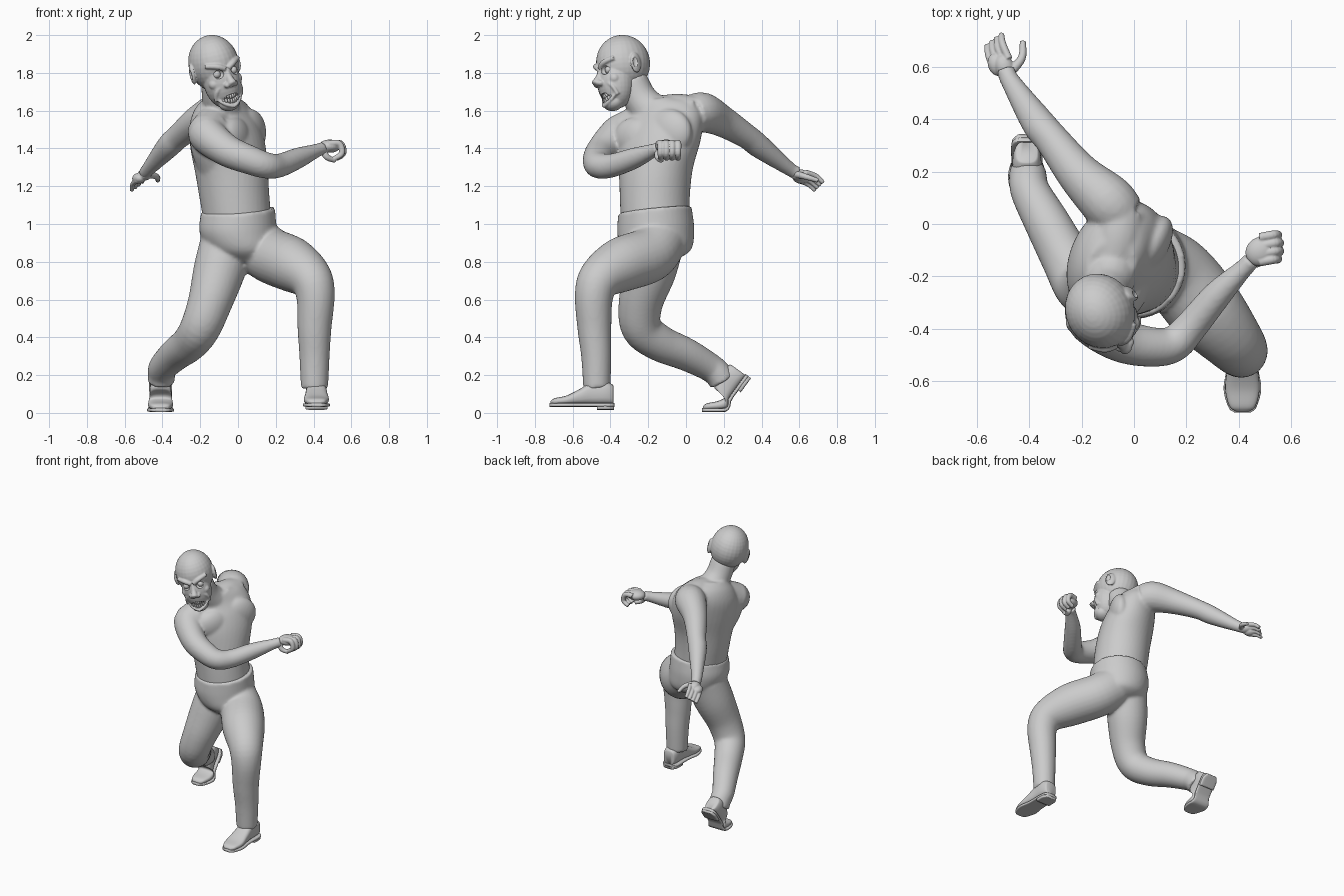
import bpy, bmesh, math
from mathutils import Vector, Matrix

I = Matrix.Identity(4)


def finish(name, bm, voxel=0, smooth=0):
    bmesh.ops.recalc_face_normals(bm, faces=bm.faces)
    for f in bm.faces:
        f.smooth = True
    me = bpy.data.meshes.new(name)
    bm.to_mesh(me)
    bm.free()
    ob = bpy.data.objects.new(name, me)
    bpy.context.collection.objects.link(ob)
    if voxel:
        r = ob.modifiers.new("blend", 'REMESH')
        r.mode, r.voxel_size, r.use_smooth_shade = 'VOXEL', voxel, True
    if smooth:
        s = ob.modifiers.new("soften", 'SMOOTH')
        s.factor, s.iterations = 0.5, smooth
    return ob


def spline(pts, k=5):
    """Catmull-Rom through tuples of any length."""
    P = [Vector(p) for p in pts]
    P = [P[0] * 2 - P[1]] + P + [P[-1] * 2 - P[-2]]
    out = []
    for a, b, c, d in zip(P, P[1:], P[2:], P[3:]):
        for i in range(k):
            t = i / k
            out.append((b * 2 + (c - a) * t + (a * 2 - b * 5 + c * 4 - d) * t * t
                        + (b * 3 - a - c * 3 + d) * t ** 3) / 2)
    return out + [P[-2]]


def loft(bm, rings, closed=False):
    R = [[bm.verts.new(p) for p in r] for r in rings]
    n = len(R[0])
    for a, b in zip(R, R[1:] + (R[:1] if closed else [])):
        for i in range(n):
            j = (i + 1) % n
            bm.faces.new((a[i], a[j], b[j], b[i]))
    if not closed:
        bm.faces.new(R[0])
        bm.faces.new(R[-1])


def tube(bm, pts, M=I, n=20, closed=False):
    """Round limb through (x, y, z, radius) points."""
    S = [Vector(p) for p in pts] if closed else spline(pts)
    rings, u, m = [], None, len(S)
    for i, s in enumerate(S):
        a, b = (S[i - 1], S[(i + 1) % m]) if closed else (S[max(i - 1, 0)], S[min(i + 1, m - 1)])
        t = (b - a).xyz.normalized()
        u = u or t.orthogonal()
        u = (u - t * u.dot(t)).normalized()
        v = t.cross(u)
        rings.append([M @ (s.xyz + (u * math.cos(q) + v * math.sin(q)) * s[3])
                      for q in (2 * math.pi * j / n for j in range(n))])
    loft(bm, rings, closed)


def trunk(bm, secs, n=40):
    """Sections: x, y, z, half width, half depth, yaw in degrees, slope x, slope y."""
    rings = []
    for x, y, z, w, d, yaw, sx, sy in spline(secs):
        c, s, ring = math.cos(math.radians(yaw)), math.sin(math.radians(yaw)), []
        for j in range(n):
            q = 2 * math.pi * j / n
            a, b = w * math.cos(q), d * math.sin(q)
            dx, dy = a * c - b * s, a * s + b * c
            ring.append((x + dx, y + dy, z + sx * dx + sy * dy))
        rings.append(ring)
    loft(bm, rings)


def ball(bm, c, r, M=I, yaw=0):
    bmesh.ops.create_uvsphere(bm, u_segments=28, v_segments=18, radius=1,
                              matrix=M @ Matrix.Translation(c) @ Matrix.Rotation(math.radians(yaw), 4, 'Z')
                              @ Matrix.Diagonal((*r, 1)))


# Trousers: pelvis and both legs blended together
bm = bmesh.new()
trunk(bm, [(0, -.165, 1.075, .197, .193, 35, .06, .1), (0, -.16, .96, .205, .203, 30, 0, .05),
           (.025, -.16, .86, .18, .185, 20, 0, 0), (.045, -.18, .8, .1, .1, 20, 0, 0)])
tube(bm, [(.07, -.14, .91, .145), (.17, -.2, .835, .147), (.285, -.34, .785, .145), (.38, -.45, .715, .118),
          (.41, -.487, .62, .102), (.405, -.485, .45, .09), (.405, -.475, .3, .08), (.405, -.472, .13, .072)], n=28)
tube(bm, [(-.06, -.15, .9, .14), (-.1, -.19, .75, .137), (-.15, -.24, .58, .117), (-.2, -.235, .45, .107),
          (-.255, -.14, .37, .097), (-.33, 0, .31, .087), (-.395, .12, .245, .076), (-.405, .17, .205, .073),
          (-.408, .195, .165, .072)], n=28)
finish("trousers", bm, .01, 6)

# Upper body: twisted torso, chest, neck and arms
bm = bmesh.new()
trunk(bm, [(0, -.165, 1.0, .18, .18, 35, 0, 0), (-.02, -.165, 1.15, .187, .185, 40, 0, 0),
           (-.035, -.16, 1.28, .202, .187, 50, 0, .05), (-.055, -.145, 1.42, .235, .185, 60, 0, .12),
           (-.075, -.135, 1.53, .235, .168, 65, 0, .22), (-.09, -.14, 1.61, .19, .13, 65, 0, .25),
           (-.09, -.17, 1.66, .11, .09, 60, 0, .2)])
ball(bm, (.06, -.09, 1.485), (.135, .068, .125), yaw=60)
ball(bm, (-.02, -.265, 1.455), (.13, .07, .11), yaw=60)
tube(bm, [(-.08, -.14, 1.59, .09), (-.06, -.05, 1.59, .1), (-.05, .04, 1.58, .1)])
tube(bm, [(-.1, -.18, 1.57, .09), (-.13, -.25, 1.535, .095), (-.16, -.33, 1.49, .1)])
tube(bm, [(-.15, -.29, 1.5, .1), (-.14, -.275, 1.42, .112), (-.105, -.225, 1.3, .11), (-.08, -.19, 1.18, .11)])
tube(bm, [(-.08, -.17, 1.58, .105), (-.1, -.24, 1.66, .09), (-.112, -.29, 1.76, .086)])
tube(bm, [(-.05, .03, 1.58, .1), (-.105, .09, 1.59, .106), (-.21, .19, 1.545, .084), (-.312, .32, 1.465, .066),
          (-.37, .39, 1.41, .063), (-.475, .55, 1.29, .037), (-.49, .59, 1.27, .037)])
tube(bm, [(-.13, -.29, 1.5, .1), (-.165, -.355, 1.475, .1), (-.06, -.44, 1.39, .086), (.06, -.47, 1.34, .077),
          (.15, -.46, 1.31, .07), (.22, -.39, 1.31, .063), (.32, -.27, 1.35, .055), (.42, -.17, 1.39, .036),
          (.45, -.14, 1.4, .036)])
finish("upper_body", bm, .01, 5)

# Open hand, stretched back, little finger lowest
bm = bmesh.new()
ball(bm, (-.495, .60, 1.26), (.036, .05, .03), yaw=20)
ball(bm, (-.525, .61, 1.242), (.034, .045, .028), yaw=20)
for i in range(4):
    x, y, z = -.548 + .018 * i, .61 + .014 * i, 1.222 + .014 * i
    tube(bm, [(x + .015, y - .02, z + .01, .015), (x - .008, y + .035, z - .01, .014),
              (x - .014, y + .075, z - .045, .011)], n=12)
tube(bm, [(-.475, .58, 1.265, .02), (-.43, .635, 1.25, .016), (-.425, .70, 1.23, .012)], n=12)
finish("open_hand", bm, .004, 3)

# Clenched hand in front
bm = bmesh.new()
ball(bm, (.485, -.105, 1.412), (.06, .055, .035), yaw=35)
for i in range(4):
    y = -.135 + .031 * i
    x = .008 * (1.5 - abs(i - 1.5))
    tube(bm, [(x + .48, y - .01, 1.425, .018), (x + .535, y, 1.425, .018), (x + .55, y, 1.375, .016),
              (x + .51, y, 1.345, .014)], n=12)
tube(bm, [(.45, -.145, 1.395, .02), (.47, -.15, 1.355, .017), (.515, -.13, 1.335, .013)], n=12)
finish("clenched_hand", bm, .004, 3)

# Head, built facing forward and then turned and tilted
H = (Matrix.Translation((-.13, -.333, 1.852)) @ Matrix.Rotation(math.radians(26), 4, 'Z')
     @ Matrix.Rotation(math.radians(-14), 4, 'Y'))


def lip_y(x):
    return -.136 + 8 * x * x


bm = bmesh.new()
ball(bm, (0, 0, 0), (.13, .146, .15), H)
ball(bm, (0, -.055, -.1), (.1, .1, .145), H)
ball(bm, (0, -.085, -.218), (.058, .052, .042), H)
tube(bm, [(0, -.13, -.03, .014), (0, -.152, -.08, .018), (0, -.172, -.112, .025), (0, -.178, -.12, .016)], H)
mouth = []
for i in range(32):
    q = 2 * math.pi * i / 32
    x = .066 * math.cos(q)
    mouth.append((x, lip_y(x), -.203 + .033 * math.sin(q) + .35 * abs(x), .009))
tube(bm, mouth, H, 10, True)
for s in (-1, 1):
    ball(bm, (s * .024, -.155, -.115), (.016, .02, .015), H)
    ball(bm, (s * .066, -.095, -.1), (.032, .03, .03), H)
    ball(bm, (s * .13, .01, -.03), (.015, .036, .055), H, s * 20)
    tube(bm, [(s * .008, -.145, -.03, .014), (s * .05, -.138, -.008, .015), (s * .1, -.1, .005, .012)], H)
    tube(bm, [(s * .03, -.14, -.105, .009), (s * .07, -.115, -.14, .011), (s * .078, -.09, -.19, .01)], H)
head = finish("head", bm, .005, 3)

# Hollows for mouth, eyes and ears
bm = bmesh.new()
ball(bm, (0, -.142, -.192), (.055, .035, .025), H)
for s in (-1, 1):
    ball(bm, (s * .05, -.136, -.05), (.029, .022, .024), H)
    ball(bm, (s * .15, 0, -.03), (.012, .016, .03), H)
cutter = finish("head_hollows", bm)
cutter.hide_render = True
cutter.display_type = 'WIRE'
b = head.modifiers.new("hollows", 'BOOLEAN')
b.operation, b.object = 'DIFFERENCE', cutter

# Eyes
bm = bmesh.new()
for s in (-1, 1):
    ball(bm, (s * .05, -.114, -.05), (.021, .021, .021), H)
finish("eyes", bm)

# Two rows of teeth
bm = bmesh.new()
for row in (-.182, -.207):
    for i in range(8):
        x = (i - 3.5) * .0132
        ball(bm, (x, lip_y(x) + .006, row + .3 * abs(x)), (.0072, .009, .013), H)
finish("teeth", bm)


# Shoes: toe at y = 0, heel at y = 0.34, bent upward behind the ball
def shoe(name, loc, bend):
    def place(x, y, z):
        d = y - .11
        if d > 0:
            t = min(d / .08, 1)
            a = math.radians(bend) * t * t * (3 - 2 * t)
            y, z = .11 + d * math.cos(a) - z * math.sin(a), d * math.sin(a) + z * math.cos(a)
        return Vector((x, y, z)) + Vector(loc)

    def body(bm, secs, e):
        rings = []
        for y, w, lo, hi in spline(secs):
            ring = []
            for j in range(24):
                q = 2 * math.pi * j / 24
                c, s = math.cos(q), math.sin(q)
                c, s = math.copysign(abs(c) ** e, c), math.copysign(abs(s) ** e, s)
                ring.append(place(w * c, y, (lo + hi) / 2 + (hi - lo) / 2 * s))
            rings.append(ring)
        loft(bm, rings)

    bm = bmesh.new()
    body(bm, [(.004, .025, .012, .03), (.025, .05, .012, .045), (.09, .066, .012, .06), (.16, .06, .012, .095),
              (.22, .055, .012, .13), (.29, .055, .012, .135), (.33, .045, .012, .12), (.338, .03, .012, .11)], .7)
    finish(name + "_upper", bm)
    bm = bmesh.new()
    body(bm, [(0, .03, 0, .02), (.02, .053, 0, .02), (.09, .072, 0, .02), (.18, .06, 0, .02),
              (.3, .06, 0, .02), (.335, .048, 0, .02), (.343, .03, 0, .02)], .4)
    body(bm, [(.25, .058, -.016, .01), (.31, .057, -.016, .01), (.342, .038, -.016, .01)], .4)
    finish(name + "_sole", bm)


shoe("front_shoe", (.415, -.722, .032), 0)
shoe("rear_shoe", (-.41, .085, .005), 54)
